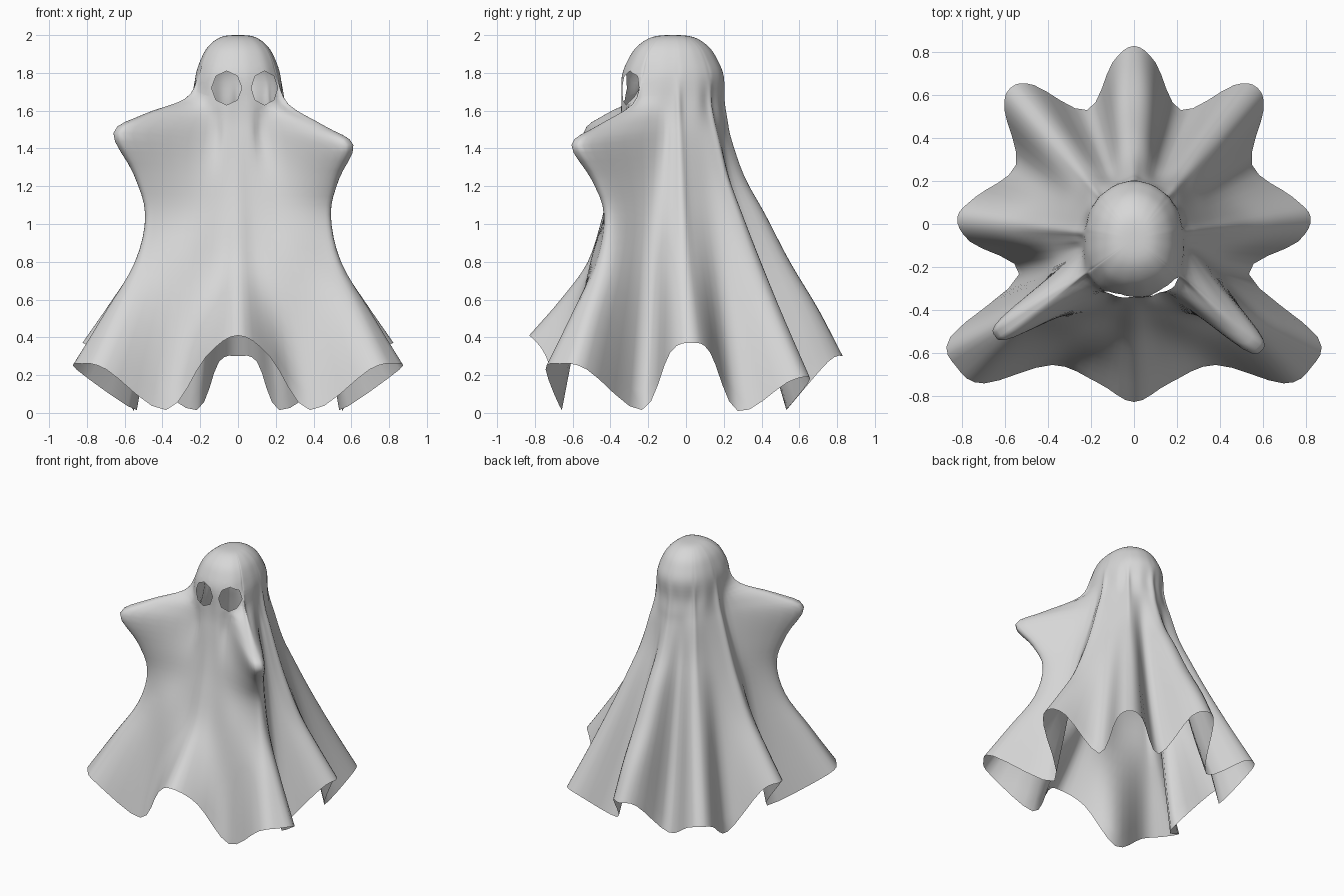
import bpy
import bmesh
from math import sin, cos, radians, tau
from mathutils import Vector

cube = bpy.data.objects.get("Cube")
if cube:
    bpy.data.objects.remove(cube)

CENTRE_Y = -0.07
HEAD_RINGS = [(0.0, 2.0), (0.09, 1.99), (0.157, 1.94), (0.197, 1.87), (0.225, 1.78)]
BODY_HEIGHTS = [1.65, 1.55, 1.45, 1.25, 1.05, 0.8]
COLUMN_STEPS = 4
ROW_STEPS = 4

# Folds of the cloth from front to back:
# angle from the front, radius at each body row, height of the hem
FOLDS = {
    "front_middle": (0, [.27, .275, .29, .325, .37, .45, .59, .76], .41),
    "front_valley": (33, [.285, .30, .325, .39, .43, .52, .61, .70], .015),
    "arm": (54, [.34, .60, .79, .67, .60, .66, .84, 1.02], .26),
    "armpit_valley": (73, [.25, .28, .31, .35, .39, .43, .49, .56], .015),
    "side": (97, [.25, .27, .30, .36, .43, .54, .68, .83], .37),
    "side_valley": (122, [.25, .26, .28, .33, .39, .46, .56, .65], .01),
    "back_corner": (141, [.26, .28, .31, .37, .46, .58, .74, .91], .19),
    "back_valley": (160, [.26, .27, .28, .31, .36, .42, .52, .64], .015),
    "back_middle": (180, [.275, .29, .31, .38, .49, .62, .77, .90], .30),
}

# Rounded ridges: half width in degrees and narrowing of the flanks,
# each at the top and at the hem, then the drop of their hem
RIDGES = {
    "front_middle": (14, 14, -.03, .09, .11),
    "arm": (4, 8, .09, .05, .03),
    "side": (8, 8, .05, .08, .05),
    "back_corner": (6, 6, .04, .06, .03),
    "back_middle": (8, 7, .05, .08, .03),
}

# How far each row of the arm ridge swings with the raised arm
ARM_SWING = [0.5, 1, 1, 0.5]


def spline(a, b, c, d, t):
    """Smooth curve from b to c, guided by a and d."""
    return 0.5 * (2 * b + (c - a) * t + (2 * a - 5 * b + 4 * c - d) * t ** 2
                  + (3 * b - a - 3 * c + d) * t ** 3)


def polar(angle, radius, height):
    a = radians(angle)
    return Vector((radius * sin(a), CENTRE_Y - radius * cos(a), height))


def head_stretch(angle):
    """The head is deeper than wide, with a broad face."""
    a = radians(angle)
    face = 0.09 * sin(2 * a) ** 2 if cos(a) > 0 else 0
    return 1 + 0.2 * cos(a) ** 2 + face


def fold_profile(name, flank, side):
    """Points from the crown to the hem along a fold or a flank of its ridge."""
    angle, radii, hem = FOLDS[name]
    angles = [angle] * len(radii)
    if flank:
        top_width, hem_width, top_narrow, hem_narrow, drop = RIDGES[name]
        fall = [(row / (len(radii) - 1)) ** 2 for row in range(len(radii))]
        angles = [angle + flank * (top_width + (hem_width - top_width) * t) for t in fall]
        radii = [r * (1 - top_narrow - (hem_narrow - top_narrow) * t)
                 for r, t in zip(radii, fall)]
        hem -= drop
    heights = BODY_HEIGHTS + [(BODY_HEIGHTS[-1] + hem) / 2, hem]
    # The two raised arms differ a little
    if name == "arm":
        for row, swing in enumerate(ARM_SWING):
            angles[row] += swing * (1 - 6 * (side > 0))
            heights[row] -= 0.03 * swing * side
    points = [polar(angles[0] * side, r * head_stretch(angles[0]), z)
              for r, z in HEAD_RINGS]
    return points + [polar(a * side, r, z) for a, r, z in zip(angles, radii, heights)]


def smooth_profile(points):
    """Refine a profile, keeping it round over the crown."""
    crown = points[1].copy()
    crown.x, crown.y = -crown.x, 2 * CENTRE_Y - crown.y
    padded = [crown] + points + [2 * points[-1] - points[-2]]
    fine = []
    for i in range(len(points) - 1):
        fine += [spline(*padded[i:i + 4], s / ROW_STEPS) for s in range(ROW_STEPS)]
    return fine + [points[-1]]


def cut_eye(bm, x, z, half_width, half_height, sides=8):
    """Cut an open eye hole through the front of the cloth."""
    middle = Vector((x, 0, z))
    corners = [middle + Vector((half_width * cos(tau * i / sides), 0,
                                half_height * sin(tau * i / sides)))
               for i in range(sides)]
    planes = []
    for i, corner in enumerate(corners):
        edge = corners[(i + 1) % sides] - corner
        planes.append((corner, Vector((edge.z, 0, -edge.x)).normalized()))

    def near(face):
        c = face.calc_center_median()
        return c.y < CENTRE_Y and (Vector((c.x, 0, c.z)) - middle).length < 0.15

    for point, normal in planes:
        faces = [f for f in bm.faces if near(f)]
        edges = {e for f in faces for e in f.edges}
        verts = {v for f in faces for v in f.verts}
        bmesh.ops.bisect_plane(bm, geom=faces + list(edges) + list(verts),
                               dist=1e-5, plane_co=point, plane_no=normal)
    hole = []
    for face in bm.faces:
        c = face.calc_center_median()
        if near(face) and all((c - p).dot(n) < 0 for p, n in planes):
            hole.append(face)
    bmesh.ops.delete(bm, geom=hole, context='FACES')


# Folds and ridge flanks on one side, then mirrored to the other
half = []
for name, (angle, _, _) in FOLDS.items():
    for flank in (-1, 0, 1) if name in RIDGES else (0,):
        if (angle, flank) not in ((0, -1), (180, 1)):
            half.append((name, flank))
columns = [smooth_profile(fold_profile(n, f, 1)) for n, f in half]
columns += [smooth_profile(fold_profile(n, f, -1)) for n, f in reversed(half[1:-1])]

# Draped sheet
bm = bmesh.new()
grid = []
count = len(columns)
for i in range(count):
    around = [columns[(i + k) % count] for k in (-1, 0, 1, 2)]
    for s in range(COLUMN_STEPS):
        grid.append([bm.verts.new(spline(*quad, s / COLUMN_STEPS))
                     for quad in zip(*around)])
for i, column in enumerate(grid):
    after = grid[(i + 1) % len(grid)]
    for j in range(len(column) - 1):
        bm.faces.new((column[j], column[j + 1], after[j + 1], after[j]))
bmesh.ops.remove_doubles(bm, verts=bm.verts[:], dist=1e-4)
bmesh.ops.recalc_face_normals(bm, faces=bm.faces[:])
top_face = max(bm.faces, key=lambda f: f.calc_center_median().z)
if top_face.normal.z < 0:
    bmesh.ops.reverse_faces(bm, faces=bm.faces[:])

# Eye holes
cut_eye(bm, -0.06, 1.72, 0.08, 0.09)
cut_eye(bm, 0.14, 1.72, 0.07, 0.09)

mesh = bpy.data.meshes.new("draped_sheet")
bm.to_mesh(mesh)
bm.free()
sheet = bpy.data.objects.new("draped_sheet", mesh)
bpy.context.collection.objects.link(sheet)

# Pale cloth
cloth = bpy.data.materials.new("pale_cloth")
cloth.use_nodes = True
colour = (0.68, 0.68, 0.68, 1)
cloth.diffuse_color = colour
cloth.node_tree.nodes["Principled BSDF"].inputs["Base Color"].default_value = colour
mesh.materials.append(cloth)

bpy.ops.object.select_all(action='DESELECT')
sheet.select_set(True)
bpy.context.view_layer.objects.active = sheet
bpy.ops.object.shade_smooth_by_angle(angle=radians(75))
